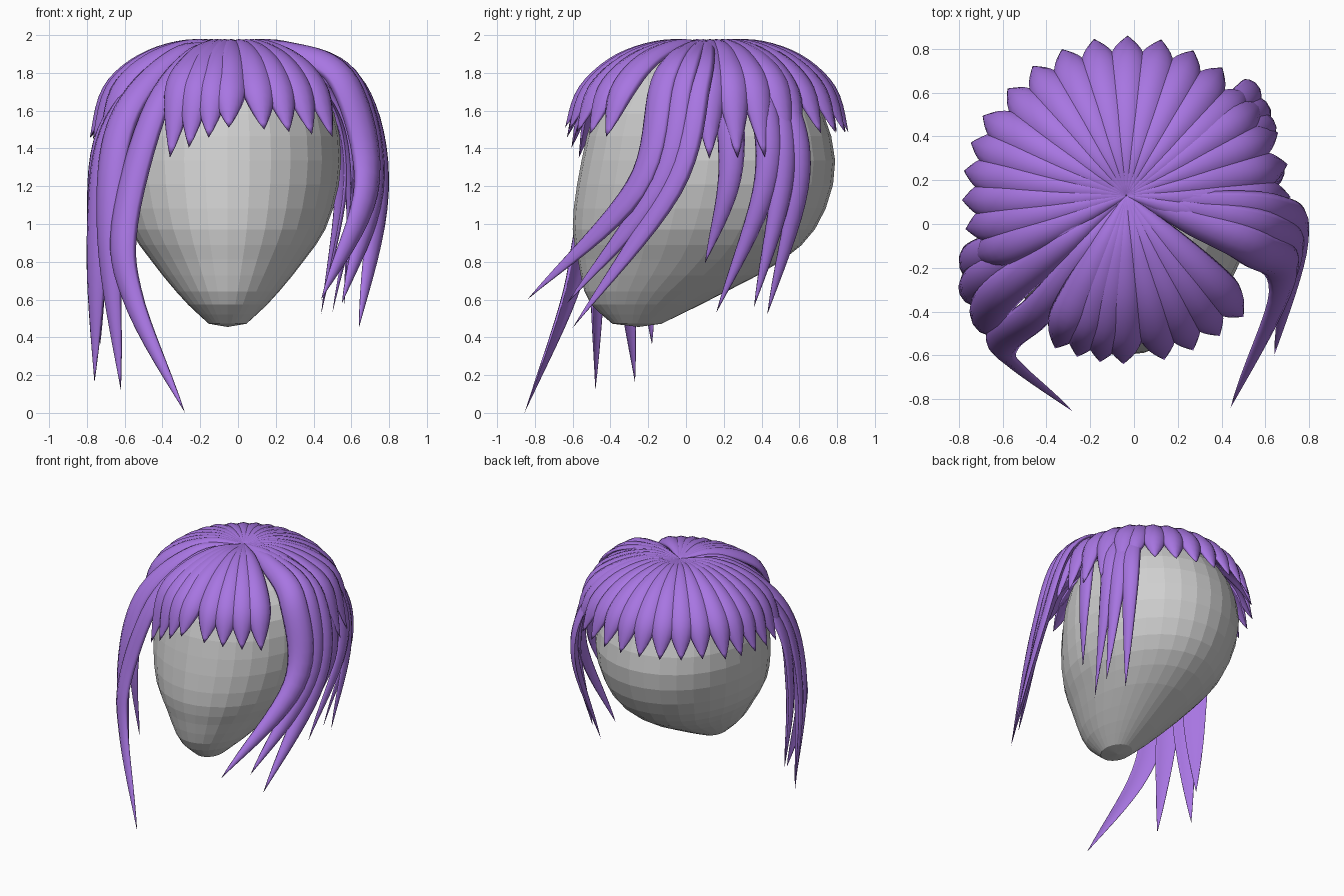
import bpy, bmesh, math
from mathutils import Vector

if "Cube" in bpy.data.objects:
    bpy.data.objects.remove(bpy.data.objects["Cube"])


def material(name, rgb):
    m = bpy.data.materials.new(name)
    m.diffuse_color = (*rgb, 1)
    m.use_nodes = True
    m.node_tree.nodes["Principled BSDF"].inputs["Base Color"].default_value = m.diffuse_color
    return m


GREY = material("grey skin", (0.63, 0.63, 0.63))
PURPLE = material("purple hair", (0.39, 0.18, 0.76))


def spline(pts, t):
    """Catmull-Rom point at t in 0..1."""
    p = [2 * pts[0] - pts[1]] + pts + [2 * pts[-1] - pts[-2]]
    s = t * (len(pts) - 1)
    k = min(int(s), len(pts) - 2)
    u = s - k
    a, b, c, d = p[k:k + 4]
    return (2 * b + (c - a) * u + (2 * a - 5 * b + 4 * c - d) * u * u
            + (3 * b - a - 3 * c + d) * u ** 3) / 2


def skin(name, rings, first, last, mat, smooth):
    """Loft closed rings into a capped object."""
    bm = bmesh.new()
    vs = [[bm.verts.new(p) for p in r] for r in rings]
    n = len(rings[0])
    for a, b in zip(vs, vs[1:]):
        for i in range(n):
            j = (i + 1) % n
            bm.faces.new((a[i], a[j], b[j], b[i]))
    for tip, ring in ((first, vs[0]), (last, vs[-1])):
        v = bm.verts.new(tip)
        for i in range(n):
            bm.faces.new((v, ring[i], ring[(i + 1) % n]))
    bmesh.ops.recalc_face_normals(bm, faces=bm.faces)
    for f in bm.faces:
        f.smooth = smooth
    me = bpy.data.meshes.new(name)
    bm.to_mesh(me)
    bm.free()
    me.materials.append(mat)
    ob = bpy.data.objects.new(name, me)
    bpy.context.collection.objects.link(ob)


# Head: faceted ellipse sections (half width, front y, back y, z), smoothed between keys
keys = [Vector(k) for k in ((.1, -.39, -.13, .472), (.235, -.52, .13, .6), (.4, -.57, .5, .8),
                            (.53, -.6, .7, 1), (.6, -.56, .79, 1.3), (.56, -.48, .72, 1.6),
                            (.4, -.32, .55, 1.8), (.2, -.1, .34, 1.9))]
rings = []
for s in range(18):
    w, yf, yb, z = spline(keys, s / 17)
    angles = [math.tau * i / 32 for i in range(32)]
    rings.append([(-.055 + w * math.cos(a), (yf + yb) / 2 + (yb - yf) / 2 * math.sin(a), z)
                  for a in angles])
skin("head", rings, (-.055, -.25, .455), (-.055, .12, 1.92), GREY, False)

# Hair locks: lens-shaped section swept from the crown, tilted to face forward
CROWN = Vector((-.035, .13, 1.95))


def lock(name, pts, width, peak, taper, tilt, steps):
    pts = [CROWN] + pts
    rings = []
    for i in range(steps):
        t = (i + .15) / steps
        p = spline(pts, t)
        tan = (spline(pts, min(t + .01, 1)) - spline(pts, max(t - .01, 0))).normalized()
        out = p - Vector((-.05, .1, min(p.z, 1.2)))
        out = out.normalized() - Vector((0, tilt, 0))
        out = (out - tan * out.dot(tan)).normalized()
        side = tan.cross(out)
        if t < peak:
            w = .08 + .92 * math.sin(math.pi / 2 * t / peak)
        else:
            w = 1 - ((t - peak) / (1 - peak)) ** taper
        w *= width / 2
        ring = []
        for k in range(12):
            c, h = math.cos(math.tau * k / 12), math.sin(math.tau * k / 12)
            lift = (.42 if h > 0 else .12) * h - .25 * c * c
            ring.append(p + w * (side * c + out * lift))
        rings.append(ring)
    skin(name, rings, CROWN, pts[-1], PURPLE, True)


def short_locks(name, count, az0, az1, radius, z0, z1):
    """Fan of short locks between two compass angles."""
    for i in range(count):
        f = i / (count - 1)
        az = math.radians(az0 + (az1 - az0) * f)
        d = radius * Vector((math.cos(az), math.sin(az), 0))
        path = [CROWN + d * r - Vector((0, 0, drop))
                for r, drop in ((.3, -.005), (.62, .08), (.86, .24))]
        tip = CROWN + d
        tip.z = z0 + (z1 - z0) * f
        lock(name + f"_{i + 1}", path + [tip], .19, .7, 1.8, 0, 20)


short_locks("fringe_left", 4, 245, 269, .77, 1.35, 1.51)
short_locks("fringe_right", 4, 283, 314, .77, 1.5, 1.46)
short_locks("right_short", 5, -12, 34, .75, 1.34, 1.36)
short_locks("back_short", 9, 41, 138, .73, 1.48, 1.49)
short_locks("left_short", 6, 151, 202, .75, 1.47, 1.44)


def long_lock(name, width, tilt, *pts):
    """Long lock from the crown over a shoulder point down to a tip."""
    pts = [Vector(p) for p in pts]
    arch = CROWN.lerp(pts[0], .5)
    arch.z = CROWN.z - .12 * (CROWN.z - pts[0].z)
    lock(name, [arch] + pts, width, .55, 2.2, tilt, 32)


# Left side locks framing the face
long_lock("left_front_lock", .17, .2, (-.45, -.41, 1.6), (-.61, -.54, 1), (-.56, -.63, .6), (-.28, -.855, 0))
long_lock("left_long_lock_1", .19, .4, (-.62, -.33, 1.55), (-.69, -.46, .95), (-.62, -.48, .12))
long_lock("left_long_lock_2", .19, .4, (-.67, -.25, 1.5), (-.75, -.33, .9), (-.76, -.27, .16))
long_lock("left_long_lock_3", .19, .4, (-.69, -.16, 1.5), (-.75, -.22, .95), (-.73, -.18, .36))

# Right side locks, sweeping forward
long_lock("right_front_lock", .2, .7, (.57, -.13, 1.76), (.69, -.27, 1.2), (.44, -.84, .6))
long_lock("right_long_lock_1", .2, .7, (.6, -.04, 1.75), (.72, -.17, 1.2), (.55, -.63, .58))
long_lock("right_long_lock_2", .2, .7, (.62, .04, 1.73), (.75, -.09, 1.2), (.64, -.6, .45))

# Right side locks behind the ear
long_lock("right_rear_lock_1", .15, .3, (.58, .22, 1.7), (.66, .23, 1.25), (.56, .1, .79))
long_lock("right_rear_lock_2", .15, .3, (.55, .41, 1.65), (.62, .42, 1.2), (.5, .16, .53))
long_lock("right_rear_lock_3", .15, .3, (.52, .48, 1.62), (.6, .51, 1.2), (.56, .36, .56))
long_lock("right_rear_lock_4", .15, .3, (.48, .54, 1.62), (.55, .6, 1.2), (.44, .43, .52))
